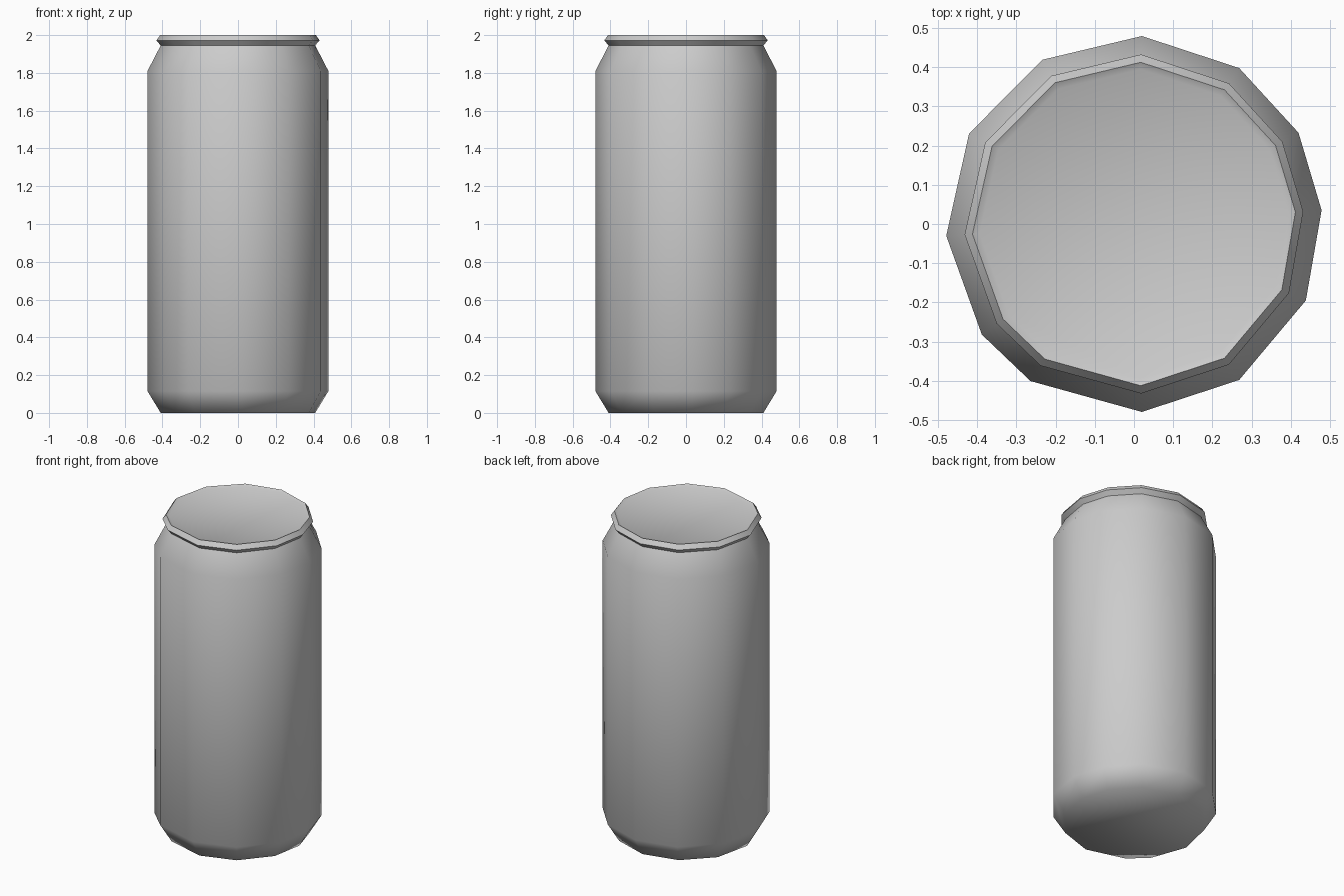
import bpy
import bmesh
from math import cos, sin, radians

if "Cube" in bpy.data.objects:
    bpy.data.objects.remove(bpy.data.objects["Cube"])

# Uneven twelve-sided cross-section (degrees around z)
ANGLES = [4.2, 29, 56, 87.6, 119.2, 151.3, 183.6, 216, 236.6, 272.4, 304, 336]

# Can profile from base to lid: (radius, height)
PROFILE = [(0.41, 0.0), (0.48, 0.115), (0.48, 1.81), (0.41, 1.945),
           (0.433, 1.972), (0.413, 2.0), (0.395, 1.99)]


def lathe(name, profile, angles):
    bm = bmesh.new()
    rings = [[bm.verts.new((r * cos(radians(a)), r * sin(radians(a)), z))
              for a in angles] for r, z in profile]
    n = len(angles)
    for low, high in zip(rings, rings[1:]):
        for i in range(n):
            j = (i + 1) % n
            bm.faces.new((low[i], low[j], high[j], high[i]))
    # Flat base and slightly sunken lid
    bm.faces.new(rings[0][::-1])
    bm.faces.new(rings[-1])
    bmesh.ops.recalc_face_normals(bm, faces=bm.faces)
    mesh = bpy.data.meshes.new(name)
    bm.to_mesh(mesh)
    bm.free()
    obj = bpy.data.objects.new(name, mesh)
    bpy.context.collection.objects.link(obj)
    return obj


# Drink can
can = lathe("drink_can", PROFILE, ANGLES)
bpy.context.view_layer.objects.active = can
can.select_set(True)
bpy.ops.object.shade_smooth_by_angle(angle=radians(62))
